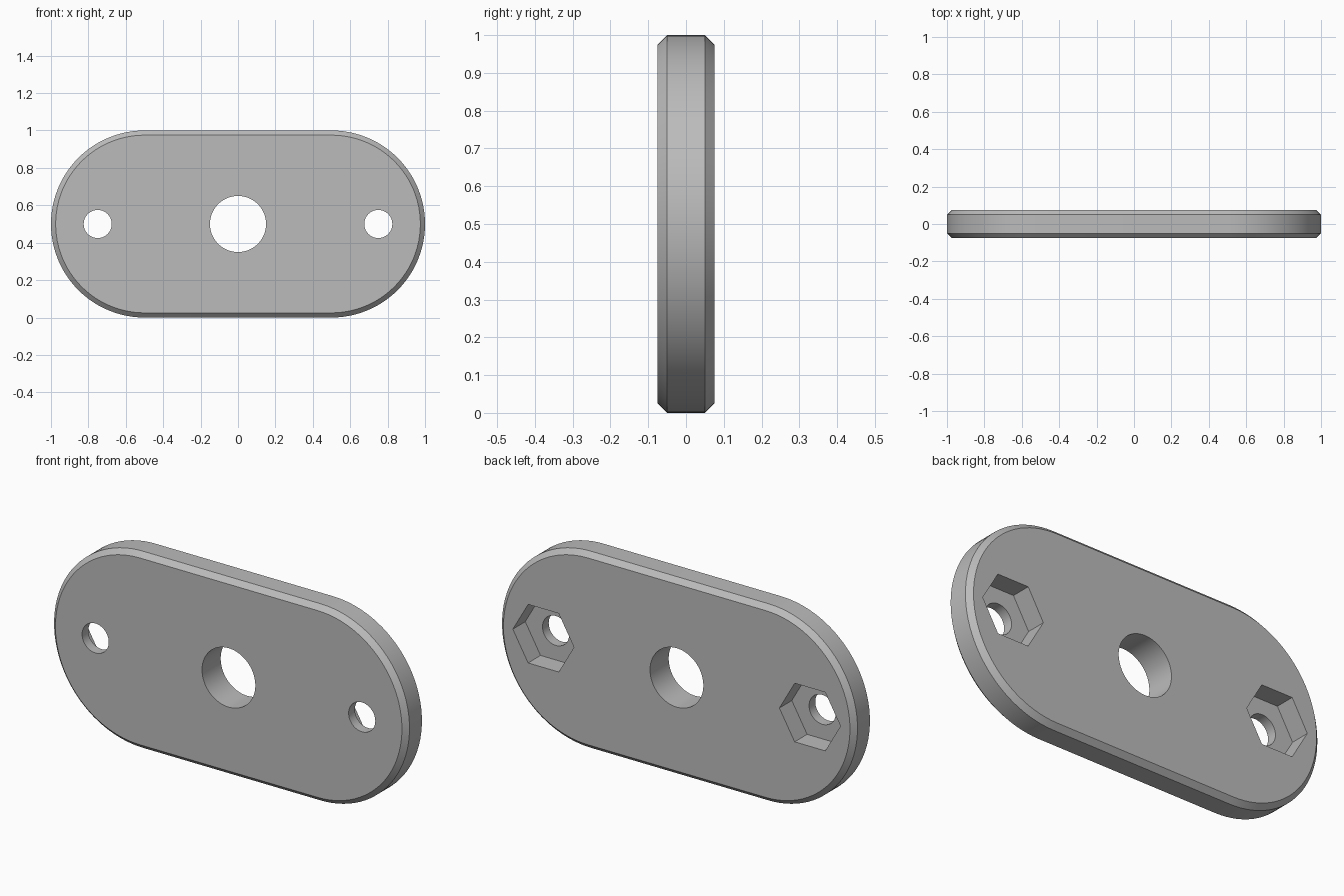
import bpy
import bmesh
from math import cos, sin, pi, radians

cube = bpy.data.objects.get("Cube")
if cube:
    bpy.data.objects.remove(cube, do_unlink=True)

HALF = 0.075      # half thickness
CHAMFER = 0.025
HOLE_X = 0.75

grey = bpy.data.materials.new("plain grey")
grey.use_nodes = True
colour = (0.5, 0.5, 0.5, 1)
grey.diffuse_color = colour
grey.node_tree.nodes["Principled BSDF"].inputs["Base Color"].default_value = colour


def arc(cx, cz, radius, start, end, steps):
    return [(cx + radius * cos(start + (end - start) * i / steps),
             cz + radius * sin(start + (end - start) * i / steps))
            for i in range(steps + 1)]


def stadium(radius):
    return (arc(0.5, 0.5, radius, -pi / 2, pi / 2, 48)
            + arc(-0.5, 0.5, radius, pi / 2, 3 * pi / 2, 48))


def loft(name, sections):
    """Skin matching outlines, each given as (y, points), and cap both ends."""
    bm = bmesh.new()
    rings = [[bm.verts.new((x, y, z)) for x, z in pts] for y, pts in sections]
    for a, b in zip(rings, rings[1:]):
        for i in range(len(a)):
            j = (i + 1) % len(a)
            bm.faces.new((a[i], a[j], b[j], b[i]))
    bm.faces.new(rings[0])
    bm.faces.new(rings[-1])
    bmesh.ops.recalc_face_normals(bm, faces=bm.faces)
    mesh = bpy.data.meshes.new(name)
    bm.to_mesh(mesh)
    bm.free()
    mesh.materials.append(grey)
    obj = bpy.data.objects.new(name, mesh)
    bpy.context.collection.objects.link(obj)
    return obj


def cutter(name, x, radius, sides, y0):
    outline = arc(x, 0.5, radius, 0, 2 * pi, sides)[:-1]
    return loft(name, [(y0, outline), (0.2, outline)])


# Rounded plate with chamfered rims
plate = loft("mounting_plate", [
    (-HALF, stadium(0.5 - CHAMFER)),
    (-HALF + CHAMFER, stadium(0.5)),
    (HALF - CHAMFER, stadium(0.5)),
    (HALF, stadium(0.5 - CHAMFER))])

# Centre bore, screw holes and hexagonal nut pockets on the back
cutters = [cutter("centre_bore_cutter", 0, 0.15, 96, -0.2)]
for side, x in (("left", HOLE_X), ("right", -HOLE_X)):
    cutters.append(cutter(side + "_screw_hole_cutter", x, 0.075, 64, -0.2))
    cutters.append(cutter(side + "_nut_pocket_cutter", x, 0.172, 6, HALF - 0.1))

bpy.context.view_layer.objects.active = plate
plate.select_set(True)
for c in cutters:
    mod = plate.modifiers.new(c.name, 'BOOLEAN')
    mod.object = c
    mod.operation = 'DIFFERENCE'
    mod.solver = 'EXACT'
    bpy.ops.object.modifier_apply(modifier=mod.name)
    bpy.data.objects.remove(c, do_unlink=True)

bpy.ops.object.shade_smooth_by_angle(angle=radians(25))
